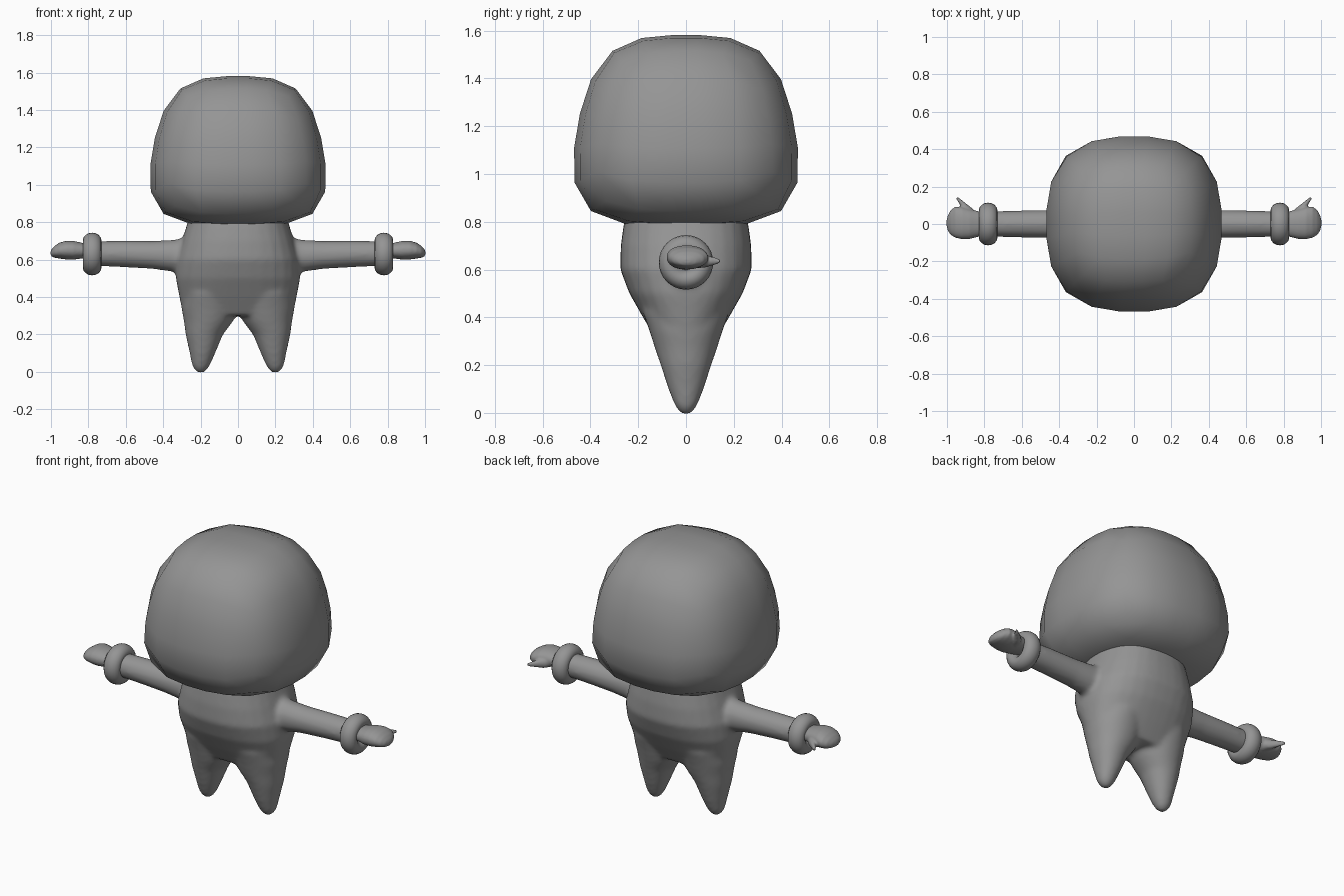
import bpy, bmesh, math
from mathutils import Vector, Matrix

if "Cube" in bpy.data.objects:
    bpy.data.objects.remove(bpy.data.objects["Cube"])

clay = bpy.data.materials.new("grey_clay")
clay.diffuse_color = (0.3, 0.3, 0.3, 1)
clay.use_nodes = True
clay.node_tree.nodes["Principled BSDF"].inputs["Base Color"].default_value = clay.diffuse_color


def finish(bm, name):
    """Turn a bmesh into a smooth grey object."""
    bmesh.ops.recalc_face_normals(bm, faces=bm.faces)
    me = bpy.data.meshes.new(name)
    bm.to_mesh(me)
    bm.free()
    me.materials.append(clay)
    me.shade_smooth()
    ob = bpy.data.objects.new(name, me)
    bpy.context.collection.objects.link(ob)
    return ob


def loft(bm, rings, u, v, power=2.0, n=32):
    """Skin superellipse rings (centre, radius along u, radius along v), capped."""
    u, v = Vector(u), Vector(v)
    loops = []
    for c, ru, rv in rings:
        loop = []
        for i in range(n):
            a = 2 * math.pi * i / n
            cu, sv = math.cos(a), math.sin(a)
            k = (abs(cu) ** power + abs(sv) ** power) ** (-1 / power)
            loop.append(bm.verts.new(Vector(c) + u * ru * cu * k + v * rv * sv * k))
        loops.append(loop)
    new = []
    for a, b in zip(loops, loops[1:]):
        new += [bm.faces.new((a[i], a[(i + 1) % n], b[(i + 1) % n], b[i])) for i in range(n)]
    new += [bm.faces.new(loops[0][::-1]), bm.faces.new(loops[-1])]
    bmesh.ops.recalc_face_normals(bm, faces=new)


def blend(ob, voxel, rounds):
    """Fuse overlapping volumes and soften the joins."""
    fuse = ob.modifiers.new("fuse", 'REMESH')
    fuse.mode = 'VOXEL'
    fuse.voxel_size = voxel
    fuse.use_smooth_shade = True
    soft = ob.modifiers.new("soften", 'SMOOTH')
    soft.factor = 0.5
    soft.iterations = rounds


# Head: coarse rounded cube, wider towards the bottom
bm = bmesh.new()
bmesh.ops.create_cube(bm, size=2)
bmesh.ops.subdivide_edges(bm, edges=bm.edges, cuts=4, use_grid_fill=True)
for vert in bm.verts:
    p = Vector([math.tan(math.pi / 4 * c) for c in vert.co])
    p /= sum(abs(c) ** 2.65 for c in p) ** (1 / 2.65)
    t = p.z
    w = 0.478 * (0.96 - 0.16 * t)
    vert.co = (p.x * w, p.y * w, 1.18 + 0.402 * t * (1.13 - 0.13 * t ** 4))
finish(bm, "head")

# Body: torso, two tapering legs and two arms fused together
X, Y, Z = (1, 0, 0), (0, 1, 0), (0, 0, 1)
bm = bmesh.new()
torso = [(.30, .29, .12), (.35, .303, .15), (.4, .313, .18), (.5, .332, .237),
         (.6, .328, .275), (.7, .30, .273), (.78, .275, .262), (.84, .26, .25)]
loft(bm, [((0, 0, z), rx, ry) for z, rx, ry in torso], X, Y, 2.4)
leg = [(-.005, .2, .015, .015), (.01, .2, .034, .034), (.04, .197, .05, .05),
       (.1, .19, .068, .074), (.2, .18, .1, .106), (.27, .158, .131, .13),
       (.34, .15, .152, .152), (.42, .15, .15, .18)]
arm = [(.15, .62, .08, .1), (.28, .62, .08, .1), (.34, .62, .08, .086),
       (.45, .625, .075, .075), (.6, .63, .072, .071), (.79, .633, .068, .066)]
for s in (1, -1):
    loft(bm, [((s * x, 0, z), rx, ry) for z, x, rx, ry in leg], X, Y, 2.1)
    loft(bm, [((s * x, 0, z), ry, rz) for x, z, ry, rz in arm], Y, Z)
blend(finish(bm, "body"), 0.014, 6)

# Cuffs and mitten hands, one per side
hand = [(.79, .0, .645, .055, .035), (.83, .0, .648, .068, .041), (.88, .0, .65, .08, .05),
        (.92, .005, .651, .086, .05), (.955, .01, .648, .083, .042),
        (.98, .008, .642, .066, .032), (.995, .005, .637, .042, .021),
        (1.002, .005, .635, .015, .01)]
thumb = [(.875, .04, .036, .03), (.893, .082, .03, .027), (.912, .105, .02, .02),
         (.93, .124, .014, .015), (.948, .143, .007, .008)]
for s, side in ((1, "left"), (-1, "right")):
    bm = bmesh.new()
    cuff = []
    for i in range(17):
        a = 2 * math.pi * i / 16
        cuff.append(bm.verts.new((s * .78 + .05 * math.cos(a), 0, .072 + .042 * math.sin(a))))
    ring = [bm.edges.new((cuff[i], cuff[i + 1])) for i in range(16)]
    bmesh.ops.spin(bm, geom=cuff + ring, cent=(0, 0, 0), axis=X, angle=2 * math.pi, steps=32)
    bmesh.ops.remove_doubles(bm, verts=bm.verts, dist=1e-4)
    bmesh.ops.translate(bm, verts=bm.verts, vec=(0, 0, .63))
    finish(bm, side + "_cuff")

    bm = bmesh.new()
    loft(bm, [((s * x, y, z), ry, rz) for x, y, z, ry, rz in hand], Y, Z, 2.2)
    loft(bm, [((s * x, y, .635), rx, rz) for x, y, rx, rz in thumb], X, Z, 2, 16)
    blend(finish(bm, side + "_hand"), 0.006, 2)
